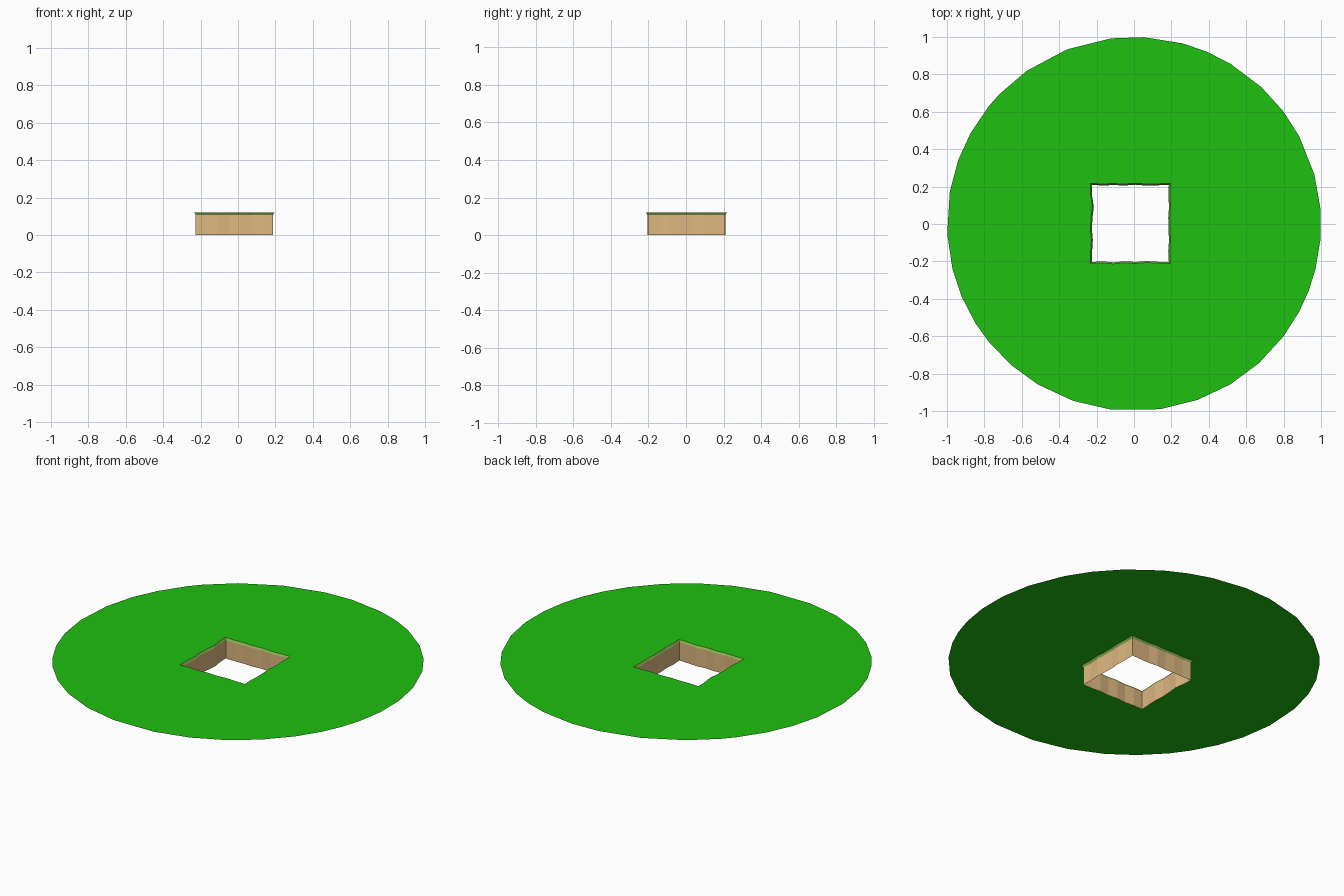
import bpy, bmesh
from math import cos, sin, radians

if "Cube" in bpy.data.objects:
    bpy.data.objects.remove(bpy.data.objects["Cube"])

TOP, LIP = 0.12, 0.108
CX, CY, HALF = -0.02, 0.003, 0.203


def material(name, rgb):
    m = bpy.data.materials.new(name)
    m.diffuse_color = (*rgb, 1)
    m.use_nodes = True
    m.node_tree.nodes["Principled BSDF"].inputs["Base Color"].default_value = m.diffuse_color
    return m


def finish(bm, name, mat):
    me = bpy.data.meshes.new(name)
    bm.to_mesh(me)
    bm.free()
    me.materials.append(mat)
    ob = bpy.data.objects.new(name, me)
    bpy.context.collection.objects.link(ob)
    return ob


# slightly ragged square outline: inward offsets along each side
WOBBLE = {
    0: [0, .003, -.002, .004, .000, .005, .001],   # front
    1: [0, .003, -.001, .002, .003, -.001, .002],  # right
    2: [0, .002, .004, -.001, .003, .001, .003],   # back
    3: [0, .002, .011, .004, .001, .006, .002],    # left
}


def outline(grow, z):
    h = HALF + grow
    pts = []
    for side, offs in WOBBLE.items():
        a = radians(90 * side)
        for i, o in enumerate(offs):
            u, v = -h + 2 * h * i / len(offs), -h + o
            pts.append((CX + u * cos(a) - v * sin(a),
                        CY + u * sin(a) + v * cos(a), z))
    return pts


def band(name, rings, mat):
    bm = bmesh.new()
    loops = [[bm.verts.new(p) for p in r] for r in rings]
    for lo, hi in zip(loops, loops[1:]):
        n = len(lo)
        for i in range(n):
            j = (i + 1) % n
            bm.faces.new((lo[j], lo[i], hi[i], hi[j]))
    return finish(bm, name, mat)


grass = material("grass", (0.013, 0.53, 0.005))
fringe = material("grass_fringe", (0.25, 0.47, 0.08))
earth = material("earth", (0.73, 0.48, 0.22))

# ground disc with an irregular many-sided rim and a square hole
RIM = [-177, -166, -157, -148, -141, -131, -121, -109, -97, -82, -70, -59,
       -48, -37, -28, -21, -14, -5, 5, 15.5, 28, 37, 47, 59, 67, 75, 87,
       97, 111, 125, 136, 141, 151, 160, 170]
bm = bmesh.new()
edges = []
for ring in ([(cos(radians(a)), sin(radians(a)), TOP) for a in RIM],
             outline(0.011, TOP)):
    vs = [bm.verts.new(p) for p in ring]
    edges += [bm.edges.new((vs[i - 1], vs[i])) for i in range(len(vs))]
bmesh.ops.triangle_fill(bm, edges=edges, use_beauty=True, normal=(0, 0, 1))
bmesh.ops.dissolve_limit(bm, angle_limit=0.01, verts=[], edges=bm.edges[:])
for f in bm.faces:
    if f.normal.z < 0:
        f.normal_flip()
finish(bm, "ground_disc", grass)

# turned-down lip and the pit walls, open at the bottom
band("pit_lip", [outline(0.003, LIP), outline(0.011, TOP)], fringe)
band("pit_walls", [outline(0.003, 0), outline(0.003, LIP)], earth)
